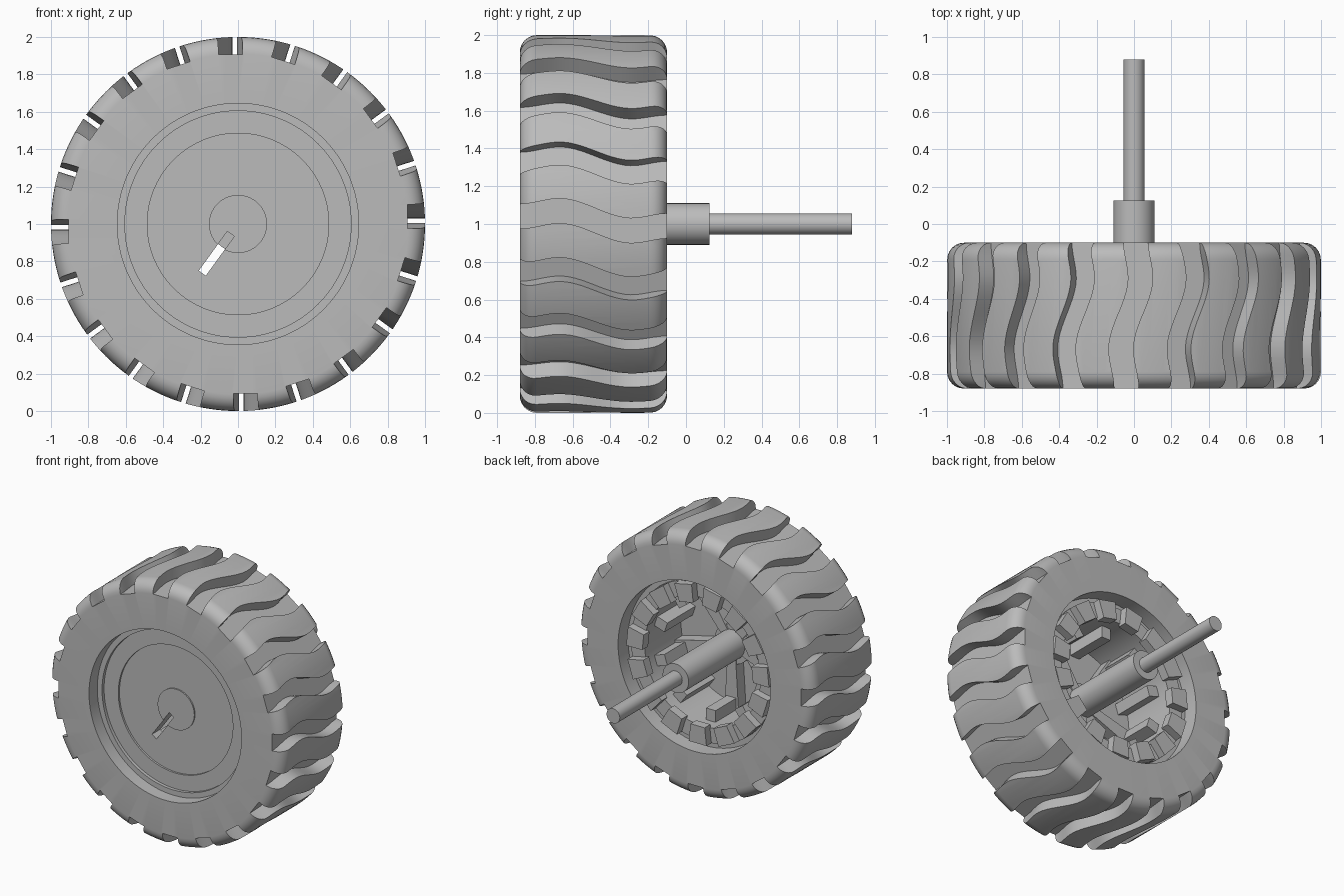
import bpy, bmesh, math
from mathutils import Matrix, Vector

if "Cube" in bpy.data.objects:
    bpy.data.objects.remove(bpy.data.objects["Cube"])

grey = bpy.data.materials.new("Mid grey")
grey.use_nodes = True
GREY = (0.5, 0.5, 0.5, 1)
grey.diffuse_color = GREY
grey.node_tree.nodes["Principled BSDF"].inputs["Base Color"].default_value = GREY

# Every part turns about this axle line, parallel to y
AXLE = Vector((0, 0, 1))


def finish(name, bm):
    bmesh.ops.remove_doubles(bm, verts=bm.verts, dist=1e-5)
    bmesh.ops.recalc_face_normals(bm, faces=bm.faces)
    mesh = bpy.data.meshes.new(name)
    bm.to_mesh(mesh)
    bm.free()
    mesh.materials.append(grey)
    ob = bpy.data.objects.new(name, mesh)
    ob.location = AXLE
    bpy.context.collection.objects.link(ob)
    return ob


def select(ob):
    bpy.ops.object.select_all(action='DESELECT')
    ob.select_set(True)
    bpy.context.view_layer.objects.active = ob


def smooth(ob):
    select(ob)
    bpy.ops.object.shade_smooth_by_angle(angle=math.radians(30))


def lathe(name, profile, segments=120):
    """Turn a closed (radius, y) outline about the axle."""
    bm = bmesh.new()
    rings = []
    for i in range(segments):
        a = 2 * math.pi * i / segments
        rings.append([bm.verts.new((r * math.cos(a), y, r * math.sin(a)))
                      for r, y in profile])
    n = len(profile)
    for i in range(segments):
        p, q = rings[i], rings[(i + 1) % segments]
        for j in range(n):
            k = (j + 1) % n
            if profile[j][0] == 0 and profile[k][0] == 0:
                continue
            quad = [p[j], p[k], q[k], q[j]]
            if profile[j][0] == 0:
                quad.pop()
            elif profile[k][0] == 0:
                quad.pop(2)
            bm.faces.new(quad)
    return finish(name, bm)


def sweep(bm, sections):
    """Join matching quads into a closed bar."""
    rows = [[bm.verts.new(p) for p in s] for s in sections]
    for a, b in zip(rows, rows[1:]):
        for j in range(4):
            k = (j + 1) % 4
            bm.faces.new((a[j], a[k], b[k], b[j]))
    bm.faces.new(rows[0])
    bm.faces.new(rows[-1][::-1])


def turned(angle, points):
    turn = Matrix.Rotation(-angle, 3, 'Y')
    return [turn @ Vector(p) for p in points]


def radial_bars(name, count, start, r0, r1, w0, w1, y0, y1):
    """Ring of bars pointing outward; half widths w0 inside, w1 outside."""
    bm = bmesh.new()
    for i in range(count):
        a = math.radians(start) + 2 * math.pi * i / count
        sweep(bm, [turned(a, [(r, y0, -w), (r, y0, w), (r, y1, w), (r, y1, -w)])
                   for r, w in ((r0, w0), (r1, w1))])
    return finish(name, bm)


def cut(ob, cutter):
    cutter.hide_render = True
    mod = ob.modifiers.new("Cut", 'BOOLEAN')
    mod.operation, mod.solver, mod.object = 'DIFFERENCE', 'EXACT', cutter
    select(ob)
    bpy.ops.object.modifier_apply(modifier=mod.name)
    bpy.data.objects.remove(cutter)


# Tyre with rounded shoulders
FRONT, BACK, ROUND = -0.88, -0.10, 0.09
shoulder = [math.radians(15 * i) for i in range(7)]
outline = [(0.645, FRONT)]
outline += [(1 - ROUND + ROUND * math.sin(t), FRONT + ROUND - ROUND * math.cos(t))
            for t in shoulder]
outline += [(1 - ROUND + ROUND * math.cos(t), BACK - ROUND + ROUND * math.sin(t))
            for t in shoulder]
outline += [(0.645, BACK)]
tyre = lathe("tyre", outline, 160)

# Wavy tread grooves
WAVE = [(0, 0), (0.27, 0.03), (0.76, -0.075), (1, -0.05)]


def wave(u):
    u = min(max(u, 0), 1)
    for (a, p), (b, q) in zip(WAVE, WAVE[1:]):
        if u <= b:
            s = (u - a) / (b - a)
            return p + (q - p) * s * s * (3 - 2 * s)


bm = bmesh.new()
for i in range(20):
    sections = []
    for j in range(27):
        u = -0.04 + 1.08 * j / 26
        y = FRONT + (BACK - FRONT) * u
        lo, hi = wave(u) - 0.025, wave(u) + 0.105
        sections.append(turned(math.radians(18 * i),
                        [(0.905, y, lo), (1.05, y, lo), (1.05, y, hi), (0.905, y, hi)]))
    sweep(bm, sections)
cut(tyre, finish("groove_cutter", bm))
smooth(tyre)

# Dished rim, open at the back
rim = lathe("rim", [
    (0, -0.75), (0.155, -0.75), (0.155, -0.74), (0.485, -0.74), (0.485, -0.755),
    (0.605, -0.755), (0.605, -0.78), (0.65, -0.78), (0.65, -0.22), (0.605, -0.22),
    (0.605, -0.2), (0.49, -0.2), (0.49, -0.64), (0, -0.64)])
cut(rim, radial_bars("slot_cutter", 1, 234, 0.065, 0.325, 0.023, 0.023, -0.95, -0.5))
smooth(rim)

# Rim teeth, inner ribs and spokes
radial_bars("rim_teeth", 15, 6, 0.465, 0.6, 0.06, 0.075, -0.21, -0.14)
radial_bars("inner_ribs", 10, 18, 0.4, 0.5, 0.04, 0.04, -0.65, -0.3)
radial_bars("spokes", 5, 54, 0.1, 0.5, 0.035, 0.06, -0.65, -0.55)

# Hub and axle
smooth(lathe("hub", [(0, -0.65), (0.15, -0.65), (0.15, -0.56), (0, -0.56)], 48))
smooth(lathe("axle_collar", [(0, -0.6), (0.11, -0.6), (0.11, 0.125), (0, 0.125)], 48))
smooth(lathe("axle_shaft", [(0, 0.1), (0.056, 0.1), (0.056, 0.88), (0, 0.88)], 32))
